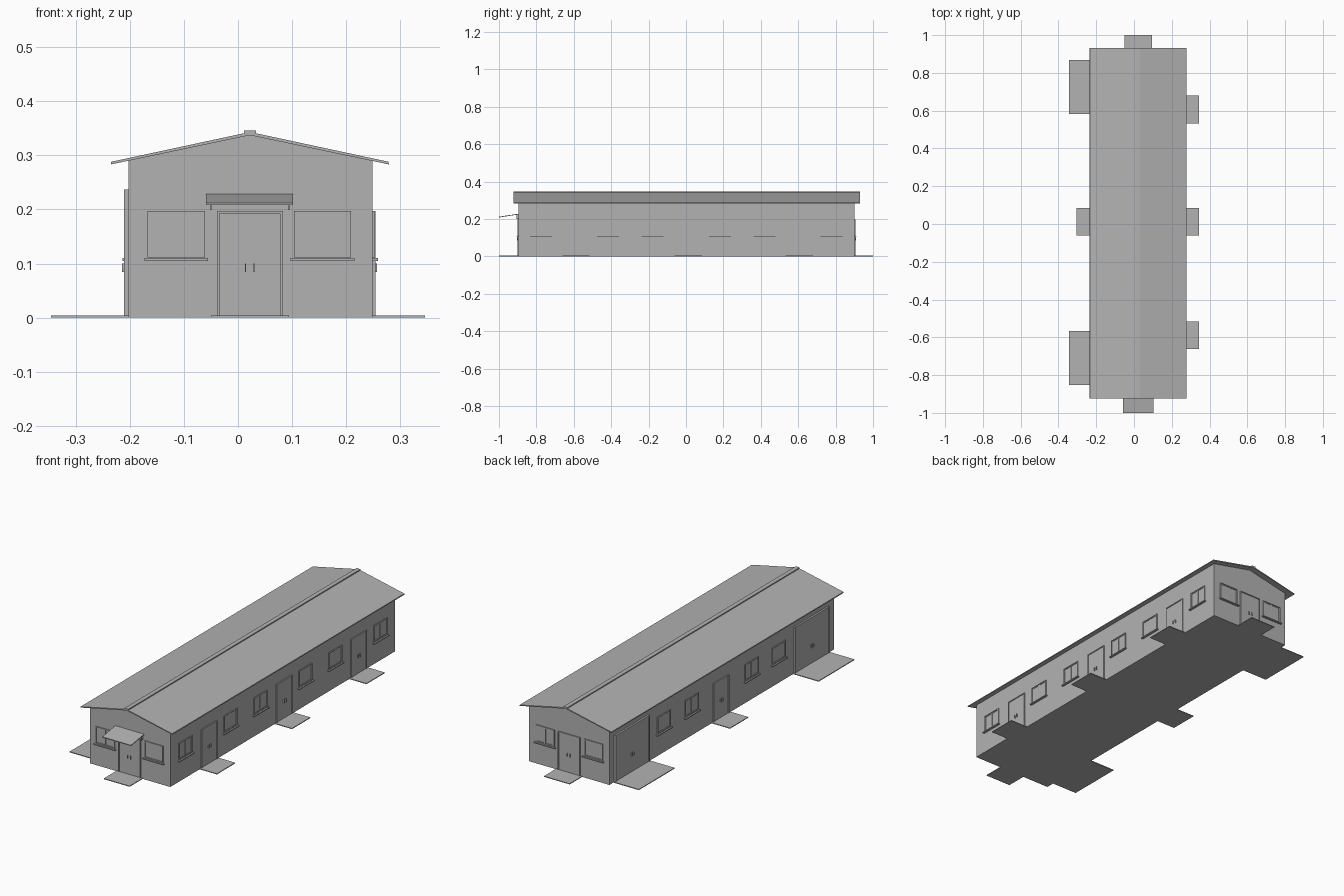
import bpy
import bmesh
from mathutils import Matrix, Vector

cube = bpy.data.objects.get("Cube")
if cube:
    bpy.data.objects.remove(cube, do_unlink=True)

grey = bpy.data.materials.new("plain grey")
grey.use_nodes = True
grey.diffuse_color = (0.45, 0.45, 0.45, 1)
grey.node_tree.nodes["Principled BSDF"].inputs["Base Color"].default_value = grey.diffuse_color

# Overall layout
X0, X1, Y0, Y1 = -0.202, 0.248, -0.895, 0.9
RIDGE = 0.022
UP = Vector((0, 0, 1))


def finish(name, bm):
    bmesh.ops.recalc_face_normals(bm, faces=bm.faces)
    mesh = bpy.data.meshes.new(name)
    bm.to_mesh(mesh)
    bm.free()
    mesh.materials.append(grey)
    obj = bpy.data.objects.new(name, mesh)
    bpy.context.collection.objects.link(obj)
    return obj


def prism(name, profile, axis, start, end):
    """Extrude a closed profile: (x, z) along y, or (y, z) along x."""
    bm = bmesh.new()
    place = (lambda a, z: (a, start, z)) if axis == "y" else (lambda a, z: (start, a, z))
    face = bm.faces.new([bm.verts.new(place(a, z)) for a, z in profile])
    out = bmesh.ops.extrude_face_region(bm, geom=[face])
    verts = [v for v in out["geom"] if isinstance(v, bmesh.types.BMVert)]
    move = (0, end - start, 0) if axis == "y" else (end - start, 0, 0)
    bmesh.ops.translate(bm, verts=verts, vec=move)
    return finish(name, bm)


def wall_boxes(name, wall, boxes):
    """Boxes (along0, along1, z0, z1, depth) standing out from a wall."""
    origin, along, out = wall
    bm = bmesh.new()
    for a0, a1, z0, z1, depth in boxes:
        centre = origin + along * ((a0 + a1) / 2) + UP * ((z0 + z1) / 2) + out * (depth / 2)
        dims = [abs(along[i]) * (a1 - a0) + abs(out[i]) * depth + UP[i] * (z1 - z0)
                for i in range(3)]
        matrix = Matrix.Translation(centre) @ Matrix.Diagonal((*dims, 1))
        bmesh.ops.create_cube(bm, size=1, matrix=matrix)
    return finish(name, bm)


XA, YA = Vector((1, 0, 0)), Vector((0, 1, 0))
WALLS = {
    "front": (YA * Y0, XA, -YA),
    "back": (YA * Y1, XA, YA),
    "left": (XA * X1, YA, XA),
    "right": (XA * X0, YA, -XA),
}


def ring(a0, a1, z0, z1, w, depth):
    return [(a0, a0 + w, z0, z1, depth), (a1 - w, a1, z0, z1, depth),
            (a0 + w, a1 - w, z1 - w, z1, depth), (a0 + w, a1 - w, z0, z0 + w, depth)]


def window(side, c, label):
    h, z0, z1 = 0.053, 0.111, 0.197
    boxes = ring(c - h, c + h, z0, z1, 0.004, 0.005)
    boxes.append((c - h, c + h, z0, z1, 0.001))
    # Two opening sashes
    boxes += ring(c - h + 0.004, c, z0 + 0.004, z1 - 0.004, 0.003, 0.003)
    boxes += ring(c, c + h - 0.004, z0 + 0.004, z1 - 0.004, 0.003, 0.003)
    wall_boxes(f"{side}_window_{label}", WALLS[side], boxes)
    wall_boxes(f"{side}_window_sill_{label}", WALLS[side],
               [(c - 0.059, c + 0.059, 0.105, 0.11, 0.011)])


def door(side, c, label, half=0.061, top=0.197, depth=0.006):
    frame = ring(c - half, c + half, 0, top, 0.005, depth)[:3]
    wall_boxes(f"{side}_door_frame_{label}", WALLS[side], frame)
    wall_boxes(f"{side}_door_leaves_{label}", WALLS[side],
               [(c - half, c + half, 0, top, depth - 0.003)])
    handles = [(c + s * 0.008 - 0.001, c + s * 0.008 + 0.001, 0.084, 0.1, depth + 0.003)
               for s in (-1, 1)]
    wall_boxes(f"{side}_door_handles_{label}", WALLS[side], handles)


def pad(side, c, label, half, depth):
    wall_boxes(f"{side}_doorstep_{label}", WALLS[side],
               [(c - half, c + half, 0, 0.004, depth)])


# Walls with gables
prism("walls", [(X0, 0), (X1, 0), (X1, 0.29), (RIDGE, 0.338), (X0, 0.29)], "y", Y0, Y1)

# Roof sheet and ridge cap
prism("roof", [(-0.235, 0.283), (RIDGE, 0.337), (0.279, 0.283), (0.278, 0.288),
               (RIDGE, 0.343), (-0.234, 0.288)], "y", -0.923, 0.931)
prism("ridge_cap", [(RIDGE - 0.011, 0.339), (RIDGE + 0.011, 0.339),
                    (RIDGE + 0.011, 0.346), (RIDGE - 0.011, 0.346)], "y", -0.923, 0.931)

# End walls
for side, depth in (("front", 1 + Y0), ("back", 1 - Y1)):
    door(side, RIDGE, "main")
    pad(side, RIDGE, "main", 0.072, depth)
    for i, c in enumerate((-0.114, 0.156)):
        window(side, c, i + 1)

# Left side: three doors, six windows
for i, c in enumerate((-0.588, 0.0115, 0.606)):
    door("left", c, i + 1)
    pad("left", c, i + 1, 0.073, 0.345 - X1)
for i, c in enumerate((-0.776, -0.418, -0.179, 0.181, 0.42, 0.779)):
    window("left", c, i + 1)

# Right side: one door, four windows, two large gates
door("right", 0.0115, "middle")
pad("right", 0.0115, "middle", 0.073, X0 + 0.305)
for i, c in enumerate((-0.45, -0.233, 0.245, 0.468)):
    window("right", c, i + 1)
for i, c in enumerate((-0.709, 0.726)):
    door("right", c, f"gate_{i + 1}", half=0.136, top=0.237, depth=0.009)
    pad("right", c, f"gate_{i + 1}", 0.143, X0 + 0.345)

# Canopy over the front entrance
prism("canopy", [(Y0, 0.224), (-1, 0.208), (-1, 0.212), (Y0, 0.228)], "x", -0.059, 0.102)
for i, c in enumerate((-0.05, 0.094)):
    wall_boxes(f"canopy_bracket_{i + 1}", WALLS["front"],
               [(c - 0.0015, c + 0.0015, 0.199, 0.223, 0.01)])
